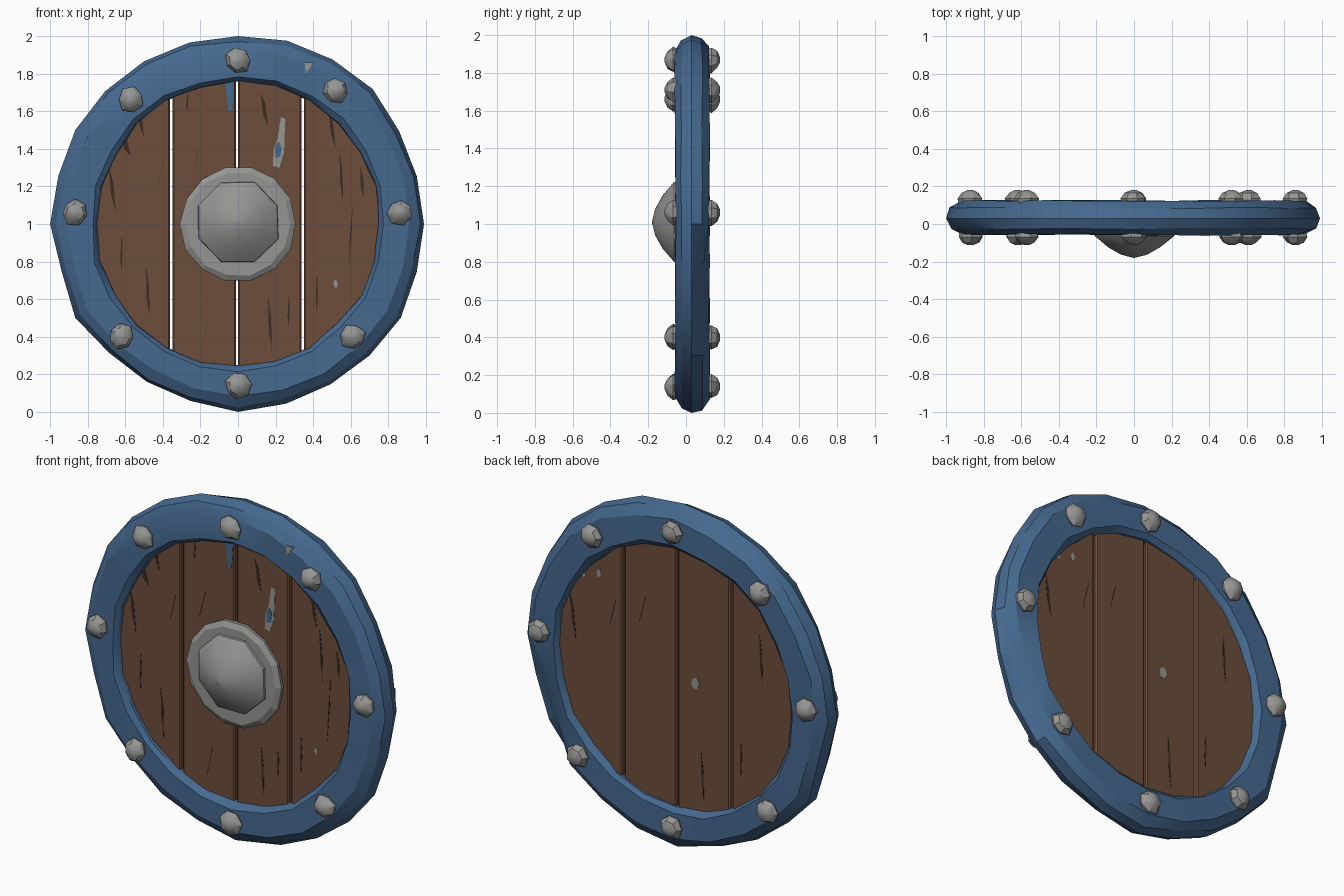
import bpy, bmesh, math, random
from mathutils import Vector

if "Cube" in bpy.data.objects:
    bpy.data.objects.remove(bpy.data.objects["Cube"])

random.seed(4)


def material(name, rgb):
    m = bpy.data.materials.new(name)
    m.diffuse_color = (*rgb, 1)
    m.use_nodes = True
    m.node_tree.nodes["Principled BSDF"].inputs["Base Color"].default_value = m.diffuse_color
    return m


BROWN = material("wood brown", (0.150, 0.075, 0.043))
DARK = material("crack brown", (0.045, 0.024, 0.015))
BLUE = material("rim blue", (0.060, 0.140, 0.275))
GREY = material("metal grey", (0.300, 0.300, 0.295))


def finish(name, bm, mat, smooth=None):
    bmesh.ops.recalc_face_normals(bm, faces=bm.faces)
    me = bpy.data.meshes.new(name)
    bm.to_mesh(me)
    bm.free()
    me.materials.append(mat)
    ob = bpy.data.objects.new(name, me)
    bpy.context.collection.objects.link(ob)
    if smooth:
        bpy.ops.object.select_all(action='DESELECT')
        ob.select_set(True)
        bpy.context.view_layer.objects.active = ob
        bpy.ops.object.shade_smooth_by_angle(angle=math.radians(smooth))
    return ob


def lathe(name, profile, sides, centre, mat, turn=0.0, jitter=0.0, smooth=None):
    """Spin (radius, y) points about a y axis through centre (x, z), with capped ends."""
    bm = bmesh.new()
    rings = []
    for r, y in profile:
        ring = []
        for i in range(sides):
            a = turn + 2 * math.pi * i / sides
            rr = r * (1 + random.uniform(-jitter, jitter))
            ring.append(bm.verts.new((centre[0] + rr * math.cos(a), y,
                                      centre[1] + rr * math.sin(a))))
        rings.append(ring)
    for p, q in zip(rings, rings[1:]):
        for i in range(sides):
            j = (i + 1) % sides
            bm.faces.new((p[i], p[j], q[j], q[i]))
    bm.faces.new(rings[0])
    bm.faces.new(rings[-1])
    return finish(name, bm, mat, smooth)


def plate(name, points, y, mat, thick=0.004):
    """Thin flat patch in the xz plane, centred on depth y."""
    bm = bmesh.new()
    f = bm.faces.new([bm.verts.new((x, y - thick / 2, z)) for x, z in points])
    ext = bmesh.ops.extrude_face_region(bm, geom=[f])
    vs = [v for v in ext["geom"] if isinstance(v, bmesh.types.BMVert)]
    bmesh.ops.translate(bm, verts=vs, vec=(0, thick, 0))
    return finish(name, bm, mat)


# Hammered rim: uneven outer radius, rounded section swept round the circle
OUTER = [.99, .985, .99, 1.015, 1.01, 1.01, 1.0, 1.0, 1.0, 1.0, 1.0, .99,
         1.0, .972, 1.0, .97, .97, .975, 1.0, .99, .985, .99, 1.0, .985]
SECTION = [(0, .0), (.03, -.035), (.13, -.057), (.68, -.057), (.90, -.025), (1, .03),
           (.93, .085), (.72, .124), (.13, .124), (.03, .1), (0, .07)]
bm = bmesh.new()
rings = []
for i, ro in enumerate(OUTER):
    a = 2 * math.pi * i / len(OUTER)
    ri = 0.752 + random.uniform(-.008, .008)
    ring = []
    for k, (t, y) in enumerate(SECTION):
        r = ri + t * (ro - ri)
        if 1 <= k <= 9 and k != 5:
            r += random.uniform(-.008, .008)
            y += random.uniform(-.004, .004)
        if k in (6, 7) and i in (22, 23):      # dent in the back edge
            r -= .05
            y -= .035
        ring.append(bm.verts.new((r * math.cos(a), y, 1 + r * math.sin(a))))
    rings.append(ring)
n = len(SECTION)
for i, p in enumerate(rings):
    q = rings[(i + 1) % len(rings)]
    for k in range(n):
        bm.faces.new((p[k], p[(k + 1) % n], q[(k + 1) % n], q[k]))
finish("rim", bm, BLUE, 25)

# Four planks cut to the circle, with narrow gaps between them
FRONT, BACK, RADIUS = -0.015, 0.09, 0.79
for i, (x0, x1) in enumerate([(-.785, -.361), (-.348, -.010), (.001, .338), (.351, .785)]):
    xs = [x0 + (x1 - x0) * k / 8 for k in range(9)]
    h = [math.sqrt(RADIUS ** 2 - x * x) for x in xs]
    outline = [(x, 1 + d) for x, d in zip(xs, h)] + [(x, 1 - d) for x, d in zip(xs[::-1], h[::-1])]
    ob = plate(f"plank_{i + 1}", outline, (FRONT + BACK) / 2, BROWN, BACK - FRONT)
    bev = ob.modifiers.new("worn edges", 'BEVEL')
    bev.width, bev.segments, bev.limit_method = .008, 1, 'ANGLE'
    bev.angle_limit = math.radians(50)

# Wood cracks: (x, top z, bottom z, lean)
CRACKS = [(-.67, 1.32, 1.06, .02), (-.60, 1.50, 1.36, .03), (-.52, 1.66, 1.46, .02),
          (-.41, 1.36, 1.20, -.02), (-.62, .95, .74, 0), (-.48, .78, .50, .01),
          (-.22, 1.42, 1.27, -.02), (-.17, .54, .35, -.02), (-.27, 1.70, 1.60, .0),
          (.17, .62, .32, .01), (.14, 1.70, 1.52, .02), (.27, .62, .45, 0),
          (.55, 1.40, 1.10, .01), (.60, 1.12, .76, -.01), (.50, 1.62, 1.40, .02),
          (.42, .74, .52, 0), (.66, 1.30, 1.14, .01)]
for i, (x, top, low, lean) in enumerate(CRACKS):
    mid = (top + low) / 2
    shape = [(x - lean, top), (x + .006, mid + .03), (x + lean, low), (x - .006, mid - .03)]
    plate(f"front_crack_{i + 1}", shape, FRONT, DARK)
    if i % 3 == 0:
        plate(f"back_crack_{i + 1}", [(-a, b) for a, b in shape], BACK, DARK)

# Chipped paint patches
plate("long_chip", [(.185, 1.31), (.22, 1.30), (.245, 1.38), (.252, 1.56), (.228, 1.57),
                    (.21, 1.45), (.19, 1.40)], FRONT, GREY)
plate("long_chip_paint", [(.20, 1.35), (.225, 1.36), (.232, 1.41), (.215, 1.44), (.197, 1.41)],
      FRONT - .002, BLUE)
plate("top_paint_drip", [(-.07, 1.76), (-.02, 1.76), (-.03, 1.61), (-.052, 1.60)], FRONT, BLUE)
plate("rim_chip", [(.355, 1.86), (.405, 1.86), (.36, 1.80)], -.060, GREY, .008)


def fleck(name, x, z, w, h, y, mat):
    pts = [(x + w * math.cos(k * math.pi / 3) * random.uniform(.6, 1.1),
            z + h * math.sin(k * math.pi / 3) * random.uniform(.6, 1.1)) for k in range(6)]
    plate(name, pts, y, mat)


fleck("front_fleck", .52, .68, .014, .025, FRONT, GREY)
for i, (x, z, w, h) in enumerate([(-.12, 1.0, .03, .04), (.5, 1.48, .015, .03),
                                  (.60, 1.45, .012, .03)]):
    fleck(f"back_fleck_{i + 1}", x, z, w, h, BACK, GREY)

# Central boss: flat flange and faceted dome
lathe("boss_flange", [(.305, -.005), (.308, -.035), (.280, -.052), (.235, -.052)],
      14, (0, 1.0), GREY, jitter=.012)
lathe("boss_dome", [(.235, -.03), (.228, -.064), (.150, -.124), (.075, -.163), (.004, -.18)],
      8, (0, 1.01), GREY, turn=math.pi / 8, jitter=.015, smooth=35)

# Studs on both faces of the rim
STUDS = [(0, 1.87), (.52, 1.71), (.86, 1.06), (.61, .40),
         (0, .14), (-.62, .40), (-.87, 1.06), (-.57, 1.66)]
for i, c in enumerate(STUDS):
    lathe(f"front_stud_{i + 1}", [(.056, -.03), (.068, -.068), (.046, -.098), (.014, -.113)],
          7, c, GREY, turn=i * .7, jitter=.1, smooth=30)
    lathe(f"back_stud_{i + 1}", [(.056, .09), (.068, .135), (.048, .165), (.016, .180)],
          7, c, GREY, turn=i * .9 + .4, jitter=.1, smooth=30)
